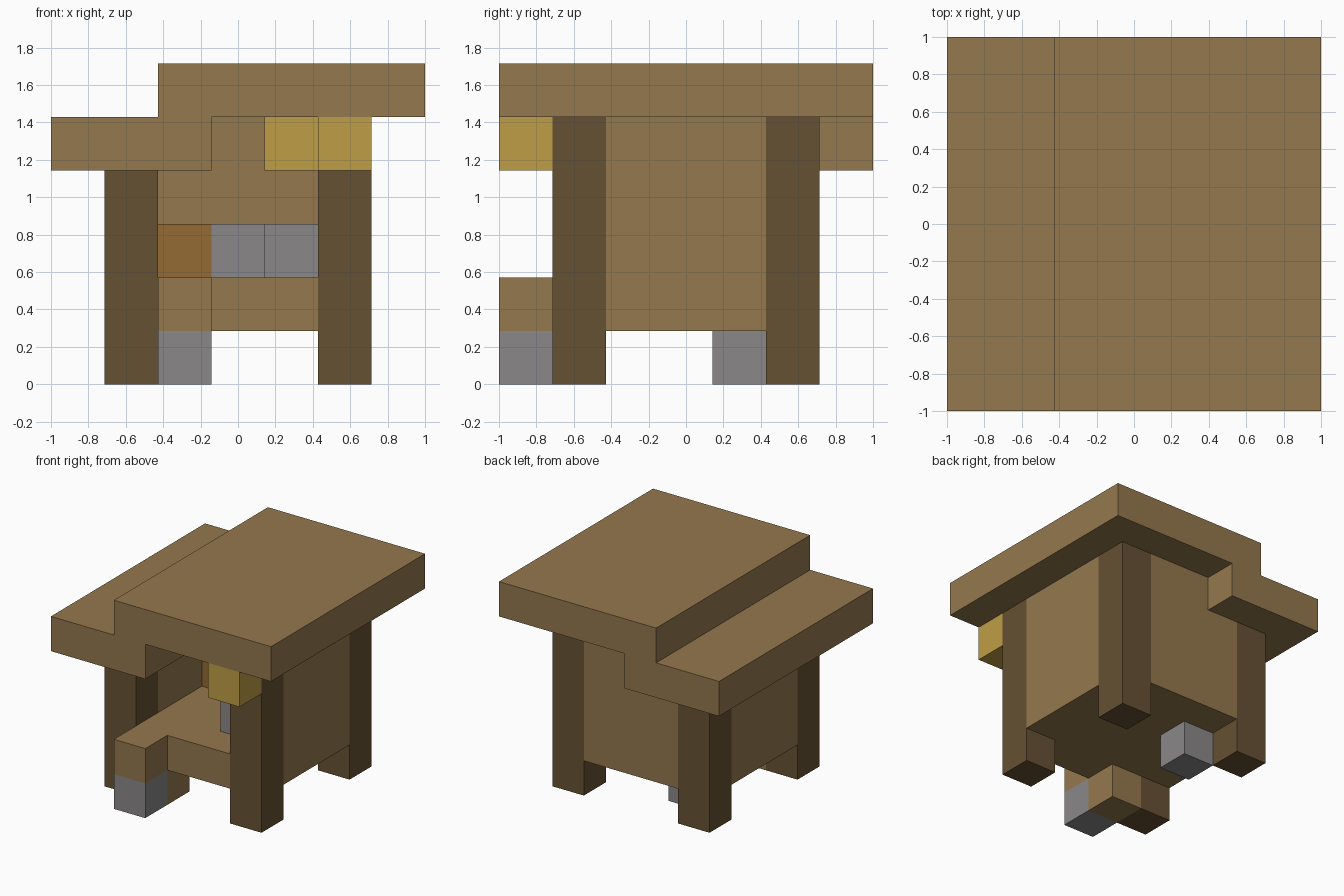
import bpy
import bmesh
from mathutils import Vector

cube = bpy.data.objects.get("Cube")
if cube:
    bpy.data.objects.remove(cube, do_unlink=True)

U = 2 / 7  # side of one building block


def material(name, rgb):
    # convert 0-255 display colour to linear
    lin = [((c / 255 + 0.055) / 1.055) ** 2.4 for c in rgb] + [1.0]
    m = bpy.data.materials.new(name)
    m.use_nodes = True
    m.diffuse_color = lin
    m.node_tree.nodes["Principled BSDF"].inputs["Base Color"].default_value = lin
    return m


planks = material("plank tan", (148, 120, 78))
log = material("log brown", (102, 81, 51))
stone = material("stone grey", (138, 135, 135))
glow = material("lamp yellow", (190, 157, 70))
chest_wood = material("chest orange", (147, 107, 51))


def block(name, mat, start, size=(1, 1, 1)):
    """Box given by its first grid cell and its size in cells."""
    lo = Vector(start) * U - Vector((1, 1, 0))
    dim = Vector(size) * U
    bm = bmesh.new()
    bmesh.ops.create_cube(bm, size=1)
    for v in bm.verts:
        v.co = lo + Vector((v.co[i] + 0.5) * dim[i] for i in range(3))
    mesh = bpy.data.meshes.new(name)
    bm.to_mesh(mesh)
    bm.free()
    mesh.materials.append(mat)
    obj = bpy.data.objects.new(name, mesh)
    bpy.context.collection.objects.link(obj)
    return obj


# Stepped roof
block("upper_roof", planks, (2, 0, 5), (5, 7, 1))
block("lower_roof", planks, (0, 0, 4), (3, 7, 1))

# Corner posts, taller under the upper roof
for depth, y in (("front", 1), ("back", 5)):
    block(depth + "_right_post", log, (1, y, 0), (1, 1, 4))
    block(depth + "_left_post", log, (5, y, 0), (1, 1, 5))

# Walls flush with the posts, front left open
block("right_wall", planks, (1, 2, 1), (1, 3, 3))
block("left_wall", planks, (5, 2, 1), (1, 3, 4))
block("back_wall", planks, (2, 5, 1), (3, 1, 3))
block("back_wall_top", planks, (3, 5, 4), (2, 1, 1))

# Raised floor with entrance step
block("floor", planks, (2, 1, 1), (3, 4, 1))
block("entrance_step", planks, (2, 0, 1))
block("step_support", planks, (2, 1, 0))
block("step_foundation", stone, (2, 0, 0))
block("rear_foundation", stone, (2, 4, 0))

# Furniture
block("chest", chest_wood, (2, 4, 2))
block("rear_stove", stone, (3, 4, 2))
block("side_stove", stone, (4, 2, 2))

# Lamps
block("porch_lamp", glow, (5, 0, 4))
block("indoor_lamp", glow, (4, 4, 4))
